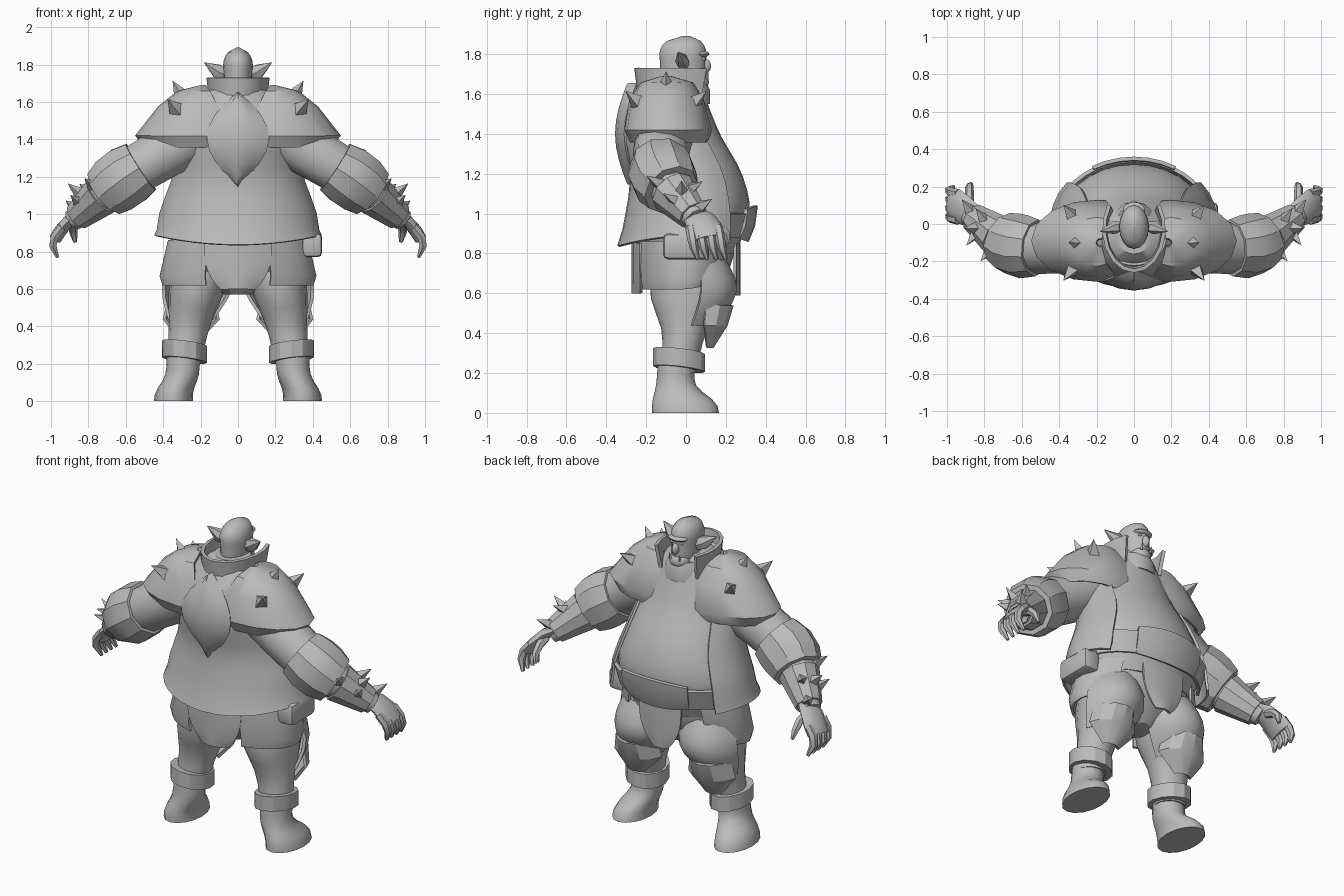
import bpy, bmesh, math
from mathutils import Vector

default_cube = bpy.data.objects.get("Cube")
if default_cube:
    bpy.data.objects.remove(default_cube, do_unlink=True)

GREY = (.5, .5, .5, 1)
grey = bpy.data.materials.new("plain_grey")
grey.use_nodes = True
grey.diffuse_color = GREY
grey.node_tree.nodes["Principled BSDF"].inputs["Base Color"].default_value = GREY


def finish(name, bm, mirror=False, thick=0, bevel=0, angle=40):
    """Turn a bmesh into a shaded object, with optional mirror and thickness."""
    bmesh.ops.remove_doubles(bm, verts=bm.verts, dist=.0005)
    bmesh.ops.recalc_face_normals(bm, faces=bm.faces)
    mesh = bpy.data.meshes.new(name)
    bm.to_mesh(mesh)
    bm.free()
    mesh.materials.append(grey)
    part = bpy.data.objects.new(name, mesh)
    bpy.context.collection.objects.link(part)
    if thick:
        modifier = part.modifiers.new("thickness", 'SOLIDIFY')
        modifier.thickness, modifier.offset = thick, 0
    if bevel:
        modifier = part.modifiers.new("soft_edges", 'BEVEL')
        modifier.width, modifier.segments = bevel, 2
    if mirror:
        modifier = part.modifiers.new("both_sides", 'MIRROR')
        modifier.use_mirror_merge = False
    bpy.ops.object.select_all(action='DESELECT')
    part.select_set(True)
    bpy.context.view_layer.objects.active = part
    bpy.ops.object.convert(target='MESH')
    bpy.ops.object.shade_smooth_by_angle(angle=math.radians(angle))


def skin(bm, rows, closed=True):
    """Join rows of points with quads, and cap closed rows."""
    rows = [[bm.verts.new(point) for point in row] for row in rows]
    count = len(rows[0])
    for low, high in zip(rows, rows[1:]):
        for i in range(count if closed else count - 1):
            j = (i + 1) % count
            bm.faces.new((low[i], low[j], high[j], high[i]))
    if closed:
        bm.faces.new(rows[0])
        bm.faces.new(rows[-1])
    return bm


def spread(start, end, steps):
    return [start + (end - start) * i / steps for i in range(steps + 1)]


def at(keys, t):
    """Smooth curve through keys; the first value of each key is its position."""
    i = max([k for k in range(len(keys) - 1) if keys[k][0] <= t], default=0)
    a, b = keys[i], keys[i + 1]
    before, after = keys[max(i - 1, 0)], keys[min(i + 2, len(keys) - 1)]
    gap = b[0] - a[0]
    s = (t - a[0]) / gap
    values = [t]
    for p, q, r, w in list(zip(before, a, b, after))[1:]:
        leave = (r - p) / (b[0] - before[0]) * gap
        arrive = (w - q) / (after[0] - a[0]) * gap
        bend = (1 - s) * (leave - r + q) - s * (arrive - r + q)
        values.append(q + (r - q) * s + s * (1 - s) * bend)
    return values


def grow(section, amount):
    z, centre, half, back, front = section
    return z, centre, half + amount, back - amount, front + amount


def level(a, row):
    return 0


def loft(name, sections, sides=16, arc=None, rise=level, **options):
    """Ellipses (z, centre x, half width, back y, front y); arc leaves a gap, rise tilts."""
    turns = spread(*arc, sides) if arc else spread(0, 360, sides)[:-1]
    angles = [math.radians(turn) for turn in turns]
    rows = []
    for k, (z, centre, half, back, front) in enumerate(sections):
        rows.append([(centre + half * math.cos(a),
                      (back + front + (front - back) * math.sin(a)) / 2,
                      z + rise(a, k)) for a in angles])
    finish(name, skin(bmesh.new(), rows, not arc), **options)


def tube(bm, path, radii, sides=10, ref=(0, 1, 0), flat=1):
    """Rings set square to a path; flat squashes them across ref."""
    points = [Vector(point) for point in path]
    last = len(points) - 1
    rows = []
    for i, point in enumerate(points):
        along = (points[min(i + 1, last)] - points[max(i - 1, 0)]).normalized()
        side = Vector(ref)
        side = (side - along * side.dot(along)).normalized()
        up = along.cross(side) * flat
        rows.append([point + radii[i] * (side * math.cos(a) + up * math.sin(a))
                     for a in spread(0, math.tau, sides)[:-1]])
    return skin(bm, rows)


def panel(name, top, bottom, width, depth, bulge, **options):
    """Curved hanging plate; width and depth are rules along its length."""
    rows = []
    for u in spread(0, 1, 8):
        z = top + (bottom - top) * u
        rows.append([(width(u) * v, depth(u) + bulge * v * v, z) for v in spread(-1, 1, 4)])
    finish(name, skin(bmesh.new(), rows, closed=False), **options)


def spike(bm, base, way, radius, height):
    base, way = Vector(base), Vector(way).normalized()
    tube(bm, [base - way * radius / 2, base + way * height], [radius, .001], 4, (.1, 1, .2))


def ball(name, centre, size, **options):
    bm = bmesh.new()
    bmesh.ops.create_uvsphere(bm, u_segments=16, v_segments=10, radius=1)
    bmesh.ops.scale(bm, vec=size, verts=bm.verts)
    bmesh.ops.translate(bm, vec=centre, verts=bm.verts)
    finish(name, bm, **options)


def wave(u):
    return max(math.sin(math.pi * u), 0)


# Belly and chest
body = [(.8, 0, .34, -.24, .25), (1, 0, .39, -.27, .32), (1.2, 0, .33, -.26, .28),
        (1.4, 0, .28, -.3, .17), (1.6, 0, .22, -.25, .09), (1.7, 0, .1, -.16, .05)]
loft("torso", [at(body, z) for z in spread(.8, 1.7, 14)], 28)
loft("shirt_collar", [(1.55, 0, .14, -.17, .12), (1.62, 0, .12, -.16, .12),
                      (1.66, 0, .1, -.13, .1)])

# Open coat with a flared hem, a standing collar and a leaf plate on the back
coat = [grow(at(body, z), .015 + 1.1 * max(1.1 - z, 0) ** 2) for z in spread(.835, 1.66, 10)]
loft("coat", coat, 24, arc=(143, 397), thick=.015,
     rise=lambda a, row: .05 * math.cos(a) ** 2 if row == 0 else 0)
loft("coat_collar", [(1.58, 0, .145, -.23, .16), (1.73, 0, .16, -.25, .2)], 12,
     arc=(146, 394), thick=.02, angle=30)
panel("back_leaf_plate", 1.65, 1.15, lambda u: .165 * wave(u ** .95),
      lambda u: -.29 - .06 * wave(u), .045, thick=.012)

# Shoulder caps: faceted shells sloping out over the arms, with a turned-in lip
loft("shoulder_cap", [(1.36, .2, .29, -.27, .1), (1.42, .2, .34, -.3, .12),
                      (1.57, .2, .22, -.275, .08), (1.65, .2, .12, -.22, .03),
                      (1.68, .18, .02, -.12, -.08)],
     10, arc=(-115, 115), thick=.02, mirror=True, angle=35)

# Arms, elbow guards and bracers share one curve (position, x, y, z, radius)
limb = [(0, .2, -.1, 1.44, .15), (1, .6, -.12, 1.2, .13), (2, .88, .05, .97, .06)]


def sleeve(name, start, end, steps, extra, **options):
    spots = spread(start, end, steps)
    keys = [at(limb, t) for t in spots]
    radii = [key[-1] + extra((t - start) / (end - start)) for key, t in zip(keys, spots)]
    bm = tube(bmesh.new(), [key[1:4] for key in keys], radii, 10)
    finish(name, bm, mirror=True, **options)


sleeve("arm", 0, 2, 8, lambda u: 0)
sleeve("elbow_guard", .78, 1.35, 3, lambda u: .015 + .02 * u + .02 * wave(u), angle=30)
sleeve("bracer", 1.4, 1.92, 2, lambda u: .012, angle=30)

# Hands: palm, four hanging fingers and a thumb
hand = tube(bmesh.new(), [(.85, .04, 1), (.9, .07, .97), (.95, .1, .91), (.975, .11, .87)],
            [.06, .08, .09, .085], flat=.4)
taper = [.025, .025, .022, .01]
for y in spread(.02, .16, 3):
    finger = [(.94, y, .93), (.98, y + .01, .88), (.99, y + .02, .83), (.965, y + .04, .77)]
    tube(hand, finger, taper, 6)
thumb = [(.88, .1, .96), (.88, .16, .94), (.88, .2, .9), (.87, .215, .85)]
tube(hand, thumb, taper, 6, ref=(1, 0, 0))
finish("hand", hand, mirror=True)

# Spikes on shoulders and bracers
spikes = bmesh.new()
for side in (-1, 0, 1):
    lean = abs(side)
    spike(spikes, (.3 + .03 * lean, -.1 + .14 * side, 1.63 - .07 * lean),
          (.6, .8 * side, 1 - .3 * lean), .058, .095)
for i, t in enumerate(spread(1.4, 1.85, 4)):
    key = at(limb, t)
    way = Vector((.6, (-.8, .8, 0)[i % 3], .5)).normalized()
    spike(spikes, Vector(key[1:4]) + way * key[-1], way, .042, .08)
finish("spikes", spikes, mirror=True, angle=20)

# Head with brow, nose, jaw, ears and tusks
skull = [(1.6, 0, .06, -.09, .07), (1.68, 0, .073, -.125, .1), (1.75, 0, .078, -.13, .1),
         (1.82, 0, .077, -.13, .1), (1.87, 0, .05, -.09, .07), (1.89, 0, .01, -.02, .02)]
loft("head", [at(skull, z) for z in spread(1.6, 1.89, 12)])
ball("brow", (0, .075, 1.8), (.06, .042, .018))
ball("nose", (0, .1, 1.74), (.02, .025, .035))
ball("jaw", (0, .055, 1.66), (.062, .06, .05))
ball("eye", (.03, .088, 1.775), (.012, .01, .008), mirror=True)
ear = tube(bmesh.new(), [(.06, -.01, 1.74), (.11, -.02, 1.765), (.18, -.04, 1.81)],
           [.025, .035, .002], 6, flat=1.2)
finish("ear", ear, mirror=True)
tusk = bmesh.new()
spike(tusk, (.032, .105, 1.68), (.1, .2, 1), .01, .035)
finish("tusk", tusk, mirror=True)

# Belt, buckle plate and pouch
loft("belt", [grow(at(body, z), .02) for z in (.88, 1)], 14, arc=(20, 160), thick=.02)
loft("buckle_plate", [grow(at(body, z), .03) for z in (.86, .94, 1.04)], 6,
     arc=(58, 122), thick=.02, angle=25, rise=lambda a, row: .06 * math.cos(a) ** 2 * (1 - row))
pouch = bmesh.new()
bmesh.ops.create_cube(pouch, size=1)
bmesh.ops.scale(pouch, vec=(.11, .23, .13), verts=pouch.verts)
bmesh.ops.translate(pouch, vec=(.395, 0, .835), verts=pouch.verts)
finish("pouch", pouch, bevel=.025)

# Trouser seat, hip flaps and loin flaps
seat = [(.57, 0, .08, -.08, .1), (.7, 0, .32, -.2, .21), (.85, 0, .36, -.25, .25)]
loft("trouser_seat", [at(seat, z) for z in spread(.57, .85, 4)], 20)
loft("hip_flap", [(.62, 0, .4, -.23, .21), (.67, 0, .415, -.24, .225),
                  (.86, 0, .37, -.25, .26)], 8, arc=(-65, 50), thick=.015, mirror=True,
     rise=lambda a, row: .04 * math.sin(a) if row == 0 and a > 0 else 0)
panel("back_loin_flap", .85, .6, lambda u: .18 - .09 * u ** 3, lambda u: -.265, .04, thick=.015)
panel("front_loin_flap", .85, .59, lambda u: .14 - .09 * u ** 3, lambda u: .265, -.02, thick=.015)

# Legs with thigh and knee plates
leg = [(.2, .29, .09, -.13, .05), (.4, .26, .11, -.12, .1),
       (.6, .22, .15, -.18, .21), (.8, .2, .15, -.15, .18)]
loft("leg", [at(leg, z) for z in spread(.2, .8, 8)], mirror=True)
thigh = [grow(at(leg, z), .035 * wave((z - .44) / .34)) for z in spread(.44, .78, 6)]
loft("thigh_plate", thigh, 8, arc=(15, 165), thick=.018, mirror=True)
loft("knee_plate", [(.33, .26, .05, .07, .13), (.44, .25, .145, -.04, .2),
                    (.54, .25, .12, -.06, .23)], 6, arc=(5, 175), thick=.018,
     mirror=True, angle=25)

# Boots and ankle cuffs
boot = [(0, .345, .105, -.17, .165), (.05, .34, .1, -.17, .15),
        (.14, .3, .09, -.15, .05), (.28, .29, .09, -.14, .05)]
loft("boot", [at(boot, z) for z in spread(0, .28, 8)], mirror=True)
loft("ankle_cuff", [(z, .285, .12, -.165, .095) for z in (.22, .31)], 12,
     mirror=True, angle=30, rise=lambda a, row: .015 * (math.cos(a) - math.sin(a)))
